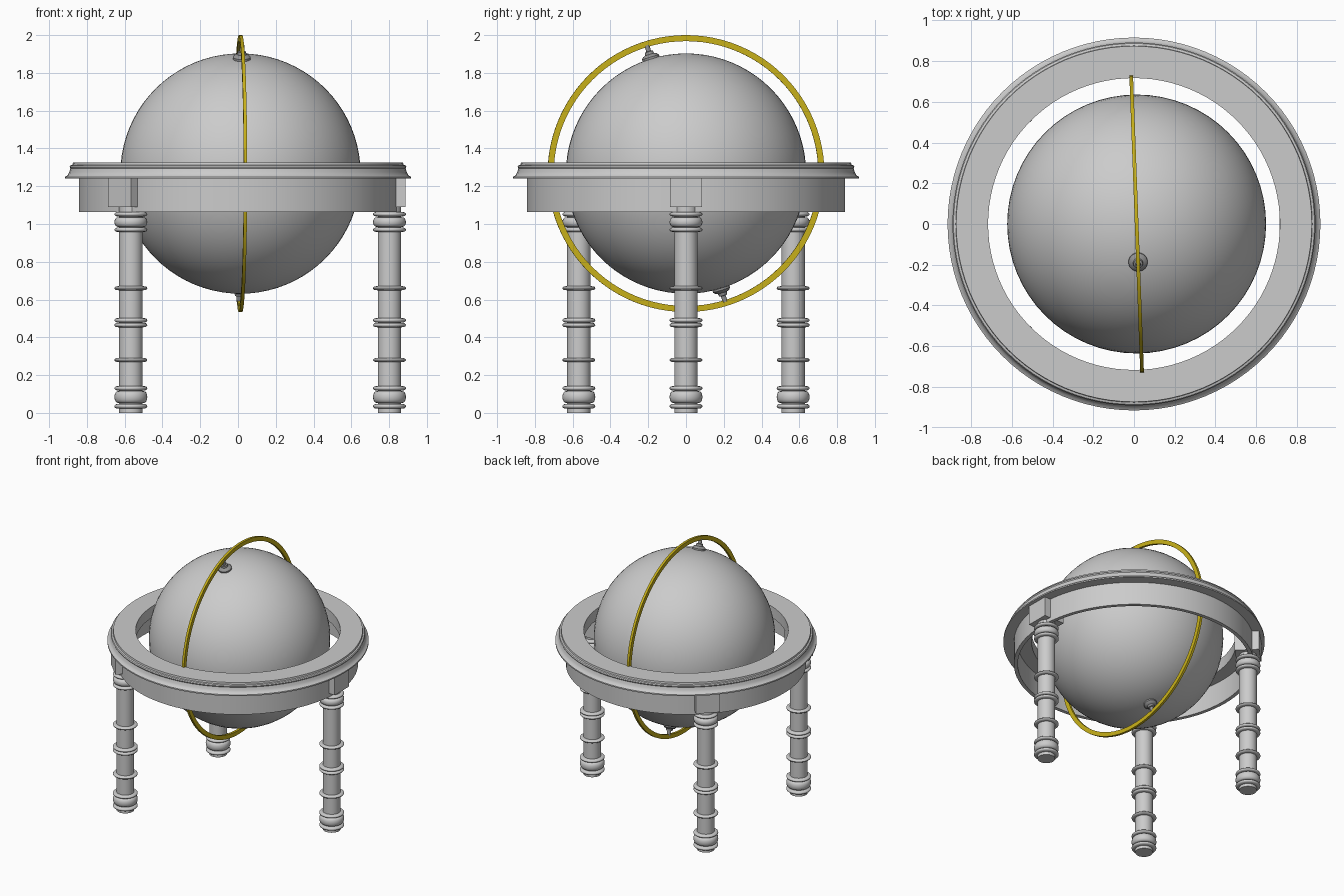
import bpy, bmesh
from math import pi, sin, cos, radians
from mathutils import Matrix, Vector

cube = bpy.data.objects.get("Cube")
if cube:
    bpy.data.objects.remove(cube, do_unlink=True)


def material(name, color):
    mat = bpy.data.materials.new(name)
    mat.use_nodes = True
    mat.diffuse_color = color
    mat.node_tree.nodes["Principled BSDF"].inputs["Base Color"].default_value = color
    return mat


GREY = material("light grey", (0.6, 0.6, 0.6, 1))
STEEL = material("steel grey", (0.3, 0.3, 0.3, 1))
BRASS = material("brass", (0.58, 0.44, 0.01, 1))


def finish(bm, name, mat, matrix=Matrix(), smooth=True):
    bmesh.ops.recalc_face_normals(bm, faces=bm.faces[:])
    mesh = bpy.data.meshes.new(name)
    bm.to_mesh(mesh)
    bm.free()
    mesh.materials.append(mat)
    obj = bpy.data.objects.new(name, mesh)
    bpy.context.collection.objects.link(obj)
    obj.matrix_world = matrix
    if smooth:
        bpy.ops.object.select_all(action="DESELECT")
        obj.select_set(True)
        bpy.context.view_layer.objects.active = obj
        bpy.ops.object.shade_smooth_by_angle(angle=radians(35))
    return obj


def lathe(name, profile, mat, matrix=Matrix(), sides=32, closed=False):
    """Revolve (radius, height) points around z; closed joins last to first."""
    bm = bmesh.new()
    rings = [[bm.verts.new((r * cos(2 * pi * i / sides), r * sin(2 * pi * i / sides), z))
              for i in range(sides)] for r, z in profile]
    pairs = list(zip(rings, rings[1:]))
    if closed:
        pairs.append((rings[-1], rings[0]))
    else:
        bm.faces.new(rings[0])
        bm.faces.new(rings[-1])
    for a, b in pairs:
        for i in range(sides):
            j = (i + 1) % sides
            bm.faces.new((a[i], a[j], b[j], b[i]))
    return finish(bm, name, mat, matrix)


CENTRE = Vector((0.013, 0, 1.267))
TURN = Matrix.Rotation(radians(2.1), 4, "Z")

# Globe
bm = bmesh.new()
bmesh.ops.create_uvsphere(bm, u_segments=64, v_segments=40, radius=0.636)
finish(bm, "globe", GREY, Matrix.Translation(CENTRE))

# Upright meridian ring
lathe("meridian_ring", [(0.701, -0.009), (0.733, -0.009), (0.733, 0.009), (0.701, 0.009)],
      BRASS, Matrix.Translation(CENTRE) @ TURN @ Matrix.Rotation(pi / 2, 4, "Y"),
      sides=96, closed=True)

# Pivots at both ends of the tilted axis
for name, tilt in (("upper_pivot", 17), ("lower_pivot", 197)):
    lathe(name, [(0.047, 0.615), (0.047, 0.645), (0.038, 0.655), (0.025, 0.66),
                 (0.022, 0.675), (0.013, 0.677), (0.013, 0.71)], STEEL,
          Matrix.Translation(CENTRE) @ TURN @ Matrix.Rotation(radians(tilt), 4, "X"), sides=24)

# Horizon table with moulded rim, and the thin skirt under it
lathe("horizon_table", [(0.717, 1.24), (0.916, 1.24), (0.916, 1.25), (0.902, 1.258),
                        (0.893, 1.275), (0.888, 1.295), (0.892, 1.303), (0.887, 1.31),
                        (0.876, 1.313), (0.874, 1.326), (0.717, 1.326)],
      GREY, sides=96, closed=True)
lathe("table_skirt", [(0.815, 1.063), (0.842, 1.063), (0.842, 1.241), (0.815, 1.241)],
      GREY, sides=96, closed=True)

# Turned leg profile: a straight shaft with rounded beads (height, half thickness, radius)
SHAFT = 0.062
BEADS = [(0.035, 0.013, 0.087), (0.084, 0.032, 0.087), (0.13, 0.012, 0.087),
         (0.28, 0.011, 0.087), (0.465, 0.012, 0.087), (0.49, 0.012, 0.087),
         (0.66, 0.011, 0.087), (0.97, 0.012, 0.087), (1.01, 0.026, 0.087),
         (1.052, 0.012, 0.087)]
profile = [(SHAFT, 0)]
for z, half, radius in BEADS:
    for k in range(9):
        a = pi * k / 8
        profile.append((SHAFT + (radius - SHAFT) * sin(a) ** 0.7, z - half * cos(a)))
profile.append((SHAFT, 1.1))

# Three legs, each with a square block at its top
for name, angle in (("left", 0), ("back_right", 135), ("front_right", 225)):
    place = Matrix.Rotation(radians(angle), 4, "Z") @ Matrix.Translation((0.802, 0, 0))
    lathe(name + "_leg", profile, GREY, place)
    bm = bmesh.new()
    bmesh.ops.create_cube(bm, size=1, matrix=Matrix.Translation((0, 0, 1.166))
                          @ Matrix.Diagonal((0.172, 0.172, 0.15, 1)))
    finish(bm, name + "_leg_block", GREY, place, smooth=False)
